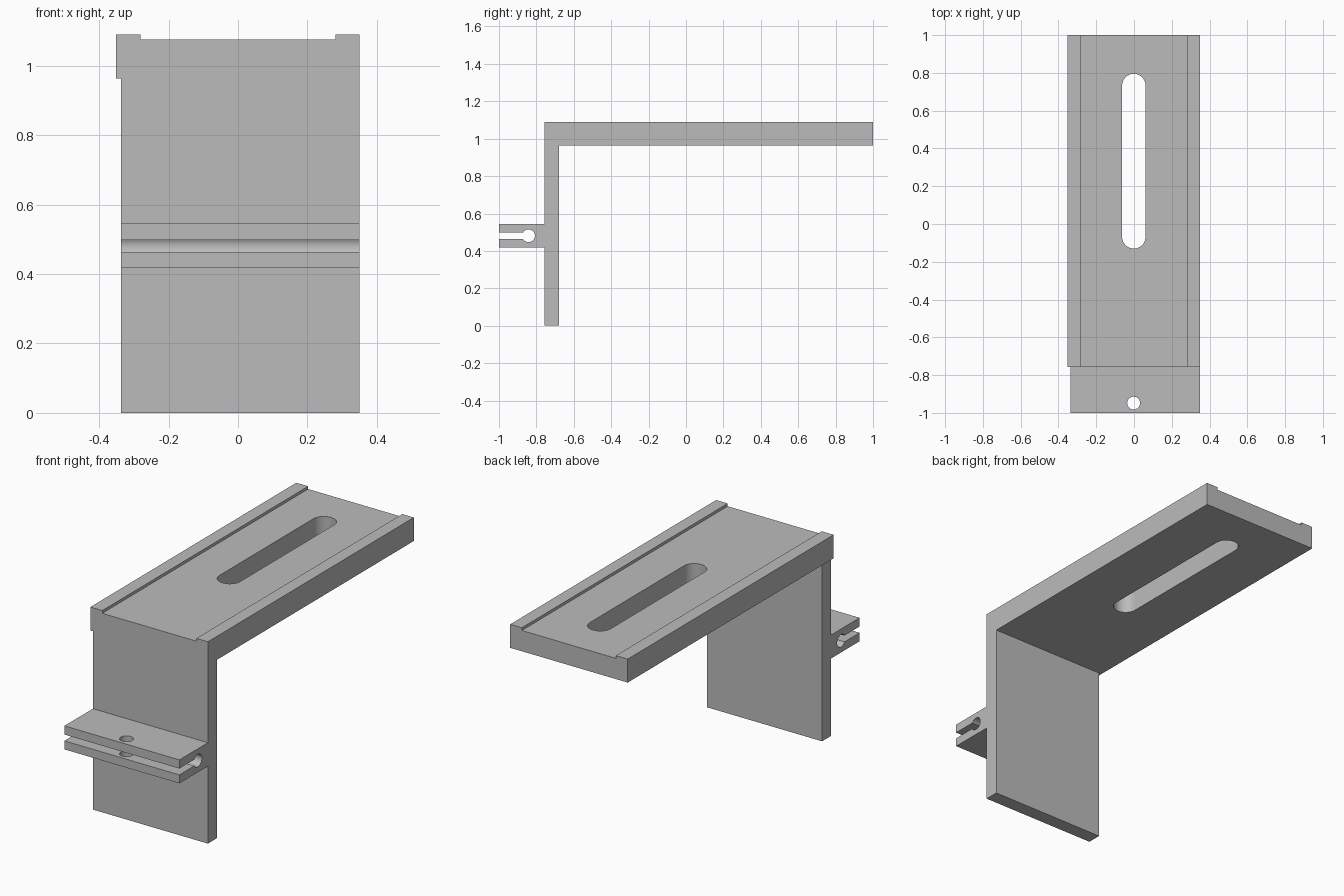
import bpy
import bmesh
from math import cos, sin, pi, asin, radians
from mathutils import Matrix

cube = bpy.data.objects.get("Cube")
if cube:
    bpy.data.objects.remove(cube)

# Single plain grey material
grey = bpy.data.materials.new("plain grey")
grey.use_nodes = True
colour = (0.5, 0.5, 0.5, 1)
grey.diffuse_color = colour
grey.node_tree.nodes["Principled BSDF"].inputs["Base Color"].default_value = colour


def prism(name, outline, start, depth, axis):
    """Extrude a 2D outline: (y, z) along x, (x, z) along y or (x, y) along z."""
    place = {"x": lambda a, b: (start, a, b),
             "y": lambda a, b: (a, start, b),
             "z": lambda a, b: (a, b, start)}[axis]
    offset = [depth if axis == k else 0 for k in "xyz"]
    bm = bmesh.new()
    face = bm.faces.new([bm.verts.new(place(a, b)) for a, b in outline])
    result = bmesh.ops.extrude_face_region(bm, geom=[face])
    moved = [g for g in result["geom"] if isinstance(g, bmesh.types.BMVert)]
    bmesh.ops.translate(bm, verts=moved, vec=offset)
    bmesh.ops.recalc_face_normals(bm, faces=bm.faces)
    mesh = bpy.data.meshes.new(name)
    bm.to_mesh(mesh)
    bm.free()
    mesh.materials.append(grey)
    obj = bpy.data.objects.new(name, mesh)
    bpy.context.collection.objects.link(obj)
    return obj


def arc(cx, cy, r, a0, a1, steps=24):
    angles = [a0 + (a1 - a0) * i / steps for i in range(steps + 1)]
    return [(cx + r * cos(a), cy + r * sin(a)) for a in angles]


def finish(obj, cutter):
    """Cut with a hidden helper, then smooth only the round surfaces."""
    cutter.hide_render = True
    cutter.hide_viewport = True
    mod = obj.modifiers.new("cut", "BOOLEAN")
    mod.operation = "DIFFERENCE"
    mod.solver = "EXACT"
    mod.object = cutter
    bpy.context.view_layer.objects.active = obj
    obj.select_set(True)
    bpy.ops.object.modifier_apply(modifier=mod.name)
    bpy.data.objects.remove(cutter)
    bpy.ops.object.shade_smooth_by_angle(angle=radians(30))
    obj.select_set(False)


LEFT, RIGHT = 0.35, -0.352
FRONT, BACK = -0.757, 1.0
SHELF_Z, TOP = 0.963, 1.09
LIP, FLOOR = 0.281, 1.075

# Shelf: shallow channel between two raised lips, with a long rounded slot
shelf = prism("shelf", [(RIGHT, SHELF_Z), (LEFT, SHELF_Z), (LEFT, TOP), (LIP, TOP),
                        (LIP, FLOOR), (-LIP, FLOOR), (-LIP, TOP), (RIGHT, TOP)],
              FRONT, BACK - FRONT, "y")
r = 0.062
slot = prism("slot_cutter", arc(-0.001, 0.733, r, 0, pi) + arc(-0.001, -0.068, r, pi, 2 * pi),
             0.9, 0.3, "z")
finish(shelf, slot)

# Upright plate with a split clamp: one side profile, relief bore at the slit end
mid, half, bore = 0.481, 0.017, 0.034
a = asin(half / bore)
profile = [(-0.68, 0), (-0.68, SHELF_Z), (FRONT, SHELF_Z), (FRONT, 0.545), (-1, 0.545),
           (-1, mid + half)]
profile += arc(-0.842, mid, bore, pi - a, -pi + a, 32)
profile += [(-1, mid - half), (-1, 0.418), (FRONT, 0.418), (FRONT, 0)]
upright = prism("upright_with_clamp", profile, -0.337, LEFT + 0.337, "x")
screw = prism("screw_hole_cutter", arc(-0.002, -0.948, 0.034, 0, 2 * pi, 32)[:-1], 0.3, 0.4, "z")
finish(upright, screw)
